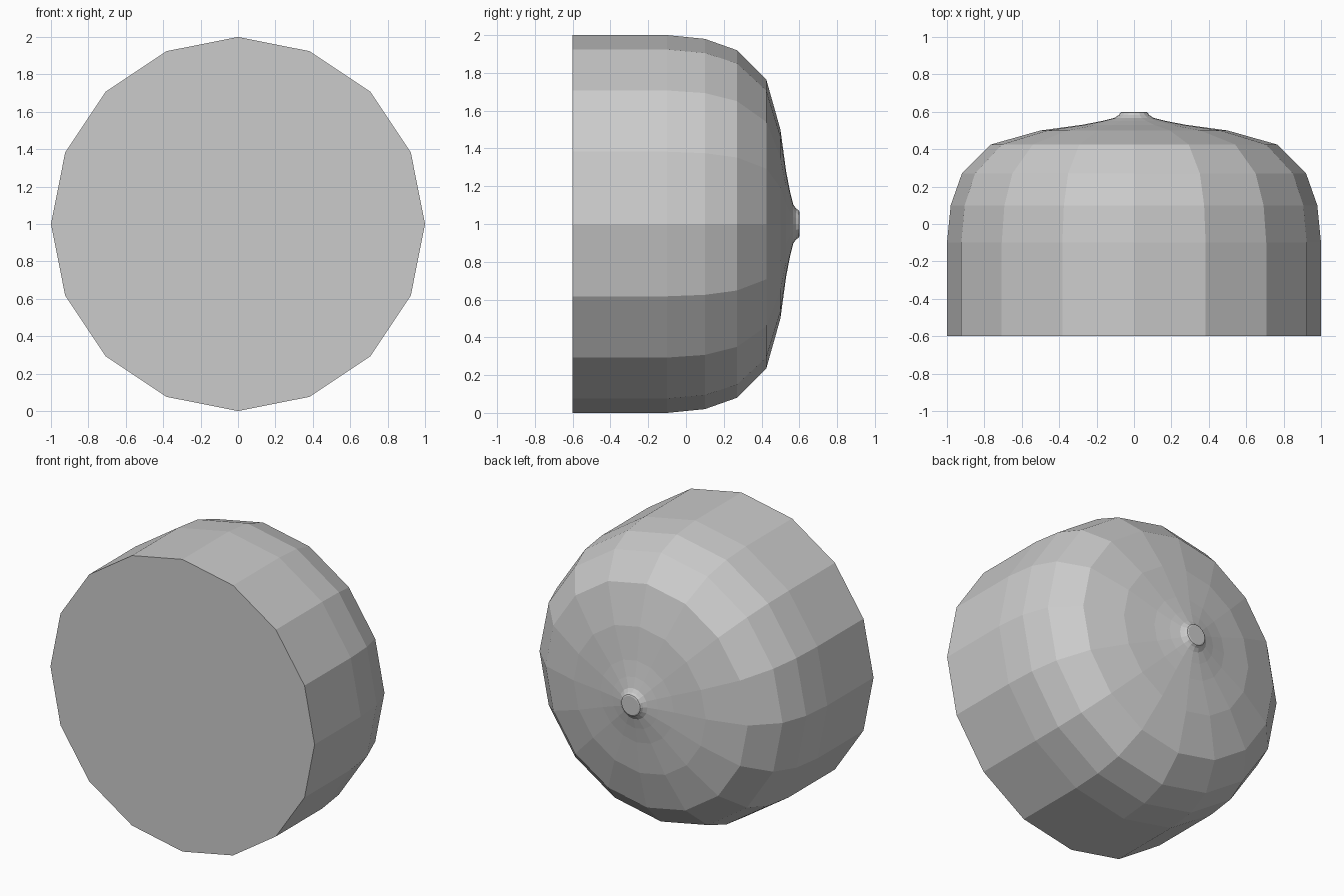
import bpy, bmesh, math

if "Cube" in bpy.data.objects:
    bpy.data.objects.remove(bpy.data.objects["Cube"])

SIDES = 16
# Lathe profile: (y position, radius) from flat front to small rear tip
PROFILE = [(-0.6, 1.0), (-0.1, 1.0), (0.1, 0.98), (0.27, 0.92), (0.425, 0.765),
           (0.5, 0.5), (0.53, 0.28), (0.55, 0.175), (0.567, 0.105),
           (0.582, 0.082), (0.597, 0.072), (0.6, 0.064)]


def lathe_y(name, profile, sides, z_center):
    bm = bmesh.new()
    rings = []
    for y, r in profile:
        rings.append([bm.verts.new((r * math.cos(2 * math.pi * i / sides), y,
                                    z_center + r * math.sin(2 * math.pi * i / sides)))
                      for i in range(sides)])
    for a, b in zip(rings, rings[1:]):
        for i in range(sides):
            j = (i + 1) % sides
            bm.faces.new((a[i], a[j], b[j], b[i]))
    # Flat caps at both ends
    bm.faces.new(rings[0])
    bm.faces.new(rings[-1])
    bmesh.ops.recalc_face_normals(bm, faces=bm.faces)
    mesh = bpy.data.meshes.new(name)
    bm.to_mesh(mesh)
    bm.free()
    obj = bpy.data.objects.new(name, mesh)
    bpy.context.collection.objects.link(obj)
    return obj


# Domed body with a flat front and a small blunt nub at the back
lathe_y("domed_body", PROFILE, SIDES, 1.0)
